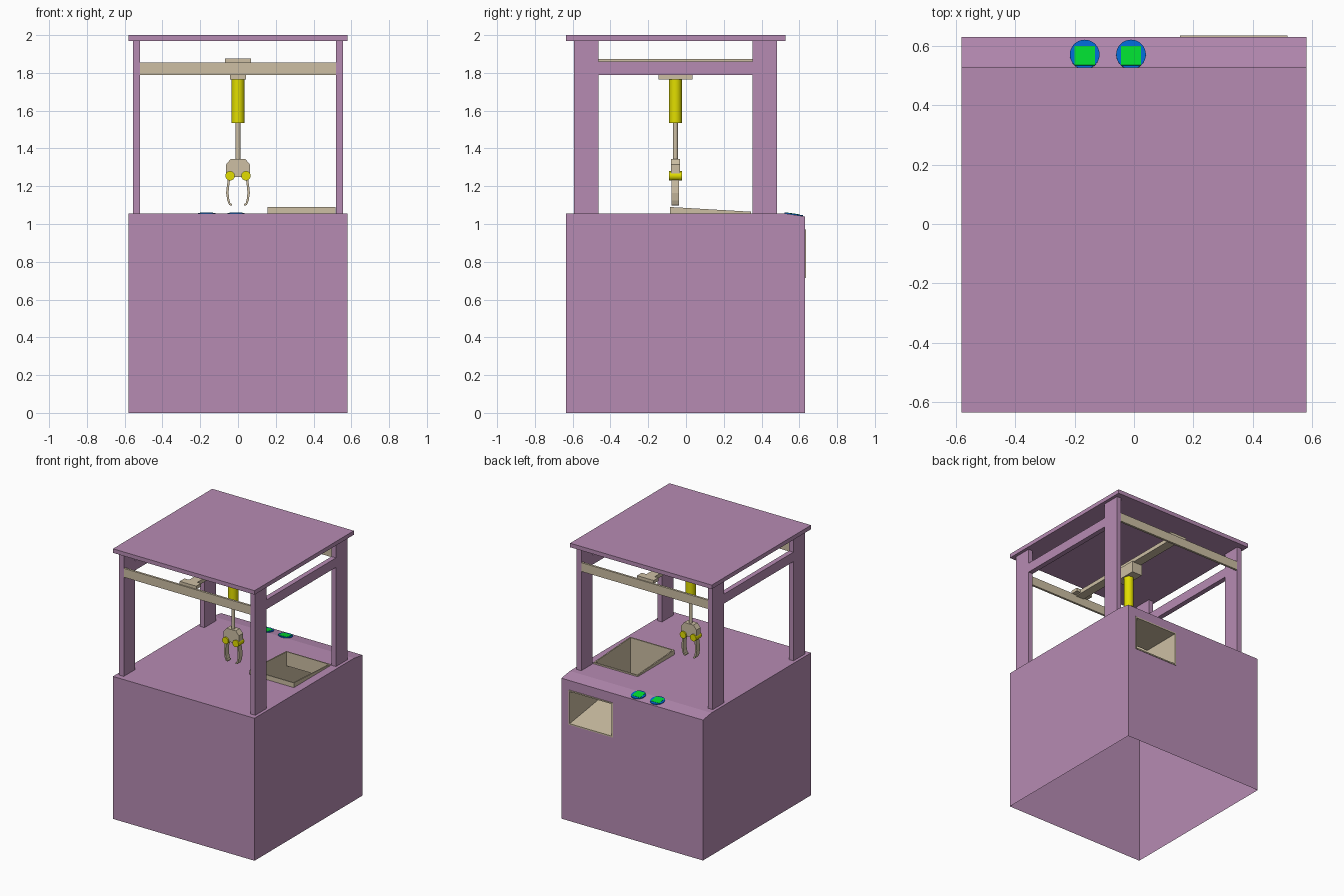
import bpy, bmesh, math
from mathutils import Vector

if "Cube" in bpy.data.objects:
    bpy.data.objects.remove(bpy.data.objects["Cube"])


def material(name, rgb):
    m = bpy.data.materials.new(name)
    m.diffuse_color = (*rgb, 1)
    m.use_nodes = True
    m.node_tree.nodes["Principled BSDF"].inputs["Base Color"].default_value = m.diffuse_color
    return m


PURPLE = material("mauve", (0.47, 0.26, 0.45))
BEIGE = material("beige", (0.61, 0.52, 0.37))
YELLOW = material("yellow", (0.76, 0.73, 0.0))
BLUE = material("blue", (0.0, 0.14, 0.65))
GREEN = material("green", (0.0, 0.72, 0.03))


def finish(name, bm, mat):
    bmesh.ops.recalc_face_normals(bm, faces=bm.faces)
    me = bpy.data.meshes.new(name)
    bm.to_mesh(me)
    bm.free()
    me.materials.append(mat)
    ob = bpy.data.objects.new(name, me)
    bpy.context.collection.objects.link(ob)
    return ob


def prism(name, pts, axis, lo, hi, mat):
    """Extrude a profile: (y, z) points along x, or (x, z) points along y."""
    bm = bmesh.new()
    put = (lambda p: (lo, p[0], p[1])) if axis == "x" else (lambda p: (p[0], lo, p[1]))
    face = bm.faces.new([bm.verts.new(put(p)) for p in pts])
    ext = bmesh.ops.extrude_face_region(bm, geom=[face])["geom"]
    d = Vector((hi - lo, 0, 0)) if axis == "x" else Vector((0, hi - lo, 0))
    bmesh.ops.translate(bm, vec=d, verts=[v for v in ext if isinstance(v, bmesh.types.BMVert)])
    return finish(name, bm, mat)


def box(name, x, y, z, mat):
    return prism(name, [(x[0], z[0]), (x[1], z[0]), (x[1], z[1]), (x[0], z[1])], "y", y[0], y[1], mat)


def cylinder(name, loc, r, depth, mat, rot=(0, 0, 0), sides=32):
    bpy.ops.mesh.primitive_cylinder_add(vertices=sides, radius=r, depth=depth, location=loc, rotation=rot)
    ob = bpy.context.object
    ob.name = name
    ob.data.materials.append(mat)
    bpy.ops.object.shade_smooth_by_angle()
    return ob


def cut(ob, cutter):
    mod = ob.modifiers.new("cut", "BOOLEAN")
    mod.operation, mod.object, mod.solver = "DIFFERENCE", cutter, "EXACT"
    bpy.context.view_layer.objects.active = ob
    bpy.ops.object.modifier_apply(modifier=mod.name)
    bpy.data.objects.remove(cutter)


def chute_cutter(t):
    """Chute passage, inset by t from the duct's outer skin, open at top and back."""
    pts = [(-0.085 + t, 0.82 + t), (-0.085 + t, 1.3), (0.345 - t, 1.3), (0.345 - t, 0.97 - t),
           (0.75, 0.97 - t), (0.75, 0.698 + t)]
    return prism("chute_cutter", pts, "x", 0.155 + t, 0.517 - t, BEIGE)


# Cabinet with sloping control edge, opened for the prize chute
body = prism("cabinet", [(-0.635, 0), (0.63, 0), (0.63, 1.04), (0.53, 1.055), (-0.635, 1.055)],
             "x", -0.58, 0.58, PURPLE)
cut(body, chute_cutter(0.004))

# The cabinet is a hollow shell: drop the floor and the cut's hidden inner walls
bm = bmesh.new()
bm.from_mesh(body.data)


def outside(f):
    c, n = f.calc_center_median(), f.normal
    tunnel = 0.15 < c.x < 0.52 and -0.09 < c.y < 0.62 and 0.7 < c.z < 1.04
    return c.z > 0.001 and not (tunnel and max(abs(v.co.x) for v in f.verts) < 0.55)


bmesh.ops.delete(bm, geom=[f for f in bm.faces if not outside(f)], context="FACES")
bm.to_mesh(body.data)
bm.free()

# Prize chute: raised wedge rim, sloping floor and back outlet
chute = prism("prize_chute", [(-0.085, 0.82), (-0.085, 1.09), (0.345, 1.065), (0.345, 0.97),
                              (0.635, 0.97), (0.635, 0.715)], "x", 0.155, 0.517, BEIGE)
cut(chute, chute_cutter(0.009))

# Roof, corner posts and side rails
box("roof", (-0.58, 0.58), (-0.635, 0.527), (1.97, 2.0), PURPLE)
for side, x in (("left", (-0.557, -0.52)), ("right", (0.52, 0.557))):
    for end, y in (("front", (-0.594, -0.462)), ("back", (0.351, 0.483))):
        box(f"{end}_{side}_post", x, y, (1.05, 1.975), PURPLE)
    box(f"{side}_rail", x, (-0.465, 0.355), (1.79, 1.86), PURPLE)

# Cross beams with end plates carrying the gantry
for end, y, py in (("front", (-0.594, -0.578), (-0.585, -0.53)), ("back", (0.467, 0.483), (0.42, 0.475))):
    box(f"{end}_beam", (-0.52, 0.52), y, (1.79, 1.855), BEIGE)
    box(f"{end}_end_plate", (-0.068, 0.068), py, (1.853, 1.877), BEIGE)
box("gantry_bar", (-0.034, 0.034), (-0.58, 0.47), (1.845, 1.874), BEIGE)

# Carriage, drive housing and rod
CY = -0.056
box("carriage", (-0.042, 0.042), (CY - 0.09, CY + 0.09), (1.765, 1.85), BEIGE)
cylinder("drive_housing", (0, CY, 1.65), 0.034, 0.232, YELLOW)
cylinder("lift_rod", (0, CY, 1.44), 0.013, 0.21, BEIGE)

# Claw head, pivots and curved fingers
prism("claw_head", [(-0.063, 1.255), (-0.063, 1.315), (-0.038, 1.345), (0.038, 1.345), (0.063, 1.315),
                    (0.063, 1.255), (0.03, 1.25), (-0.03, 1.25)], "y", CY - 0.024, CY + 0.024, BEIGE)
finger = [(0.040, 1.25), (0.052, 1.25), (0.059, 1.20), (0.063, 1.165), (0.057, 1.125), (0.047, 1.10),
          (0.033, 1.097), (0.033, 1.107), (0.041, 1.11), (0.046, 1.13), (0.050, 1.165), (0.047, 1.20)]
for side, s in (("left", -1), ("right", 1)):
    prism(f"{side}_finger", [(s * x, z) for x, z in finger], "y", CY - 0.02, CY + 0.02, BEIGE)
    cylinder(f"{side}_pivot", (s * 0.042, CY, 1.255), 0.025, 0.068, YELLOW, (math.pi / 2, 0, 0), 24)

# Round buttons with green faces, lying on the sloping edge
tilt = -math.atan2(0.015, 0.10)
for name, x in (("first", -0.01), ("second", -0.166)):
    cylinder(f"{name}_button", (x, 0.57, 1.047), 0.05, 0.014, BLUE, (tilt, 0, 0))
    face = box(f"{name}_button_face", (-0.034, 0.034), (-0.036, 0.03), (0, 0.002), GREEN)
    face.location = (x, 0.57, 1.0535)
    face.rotation_euler = (tilt, 0, 0)
